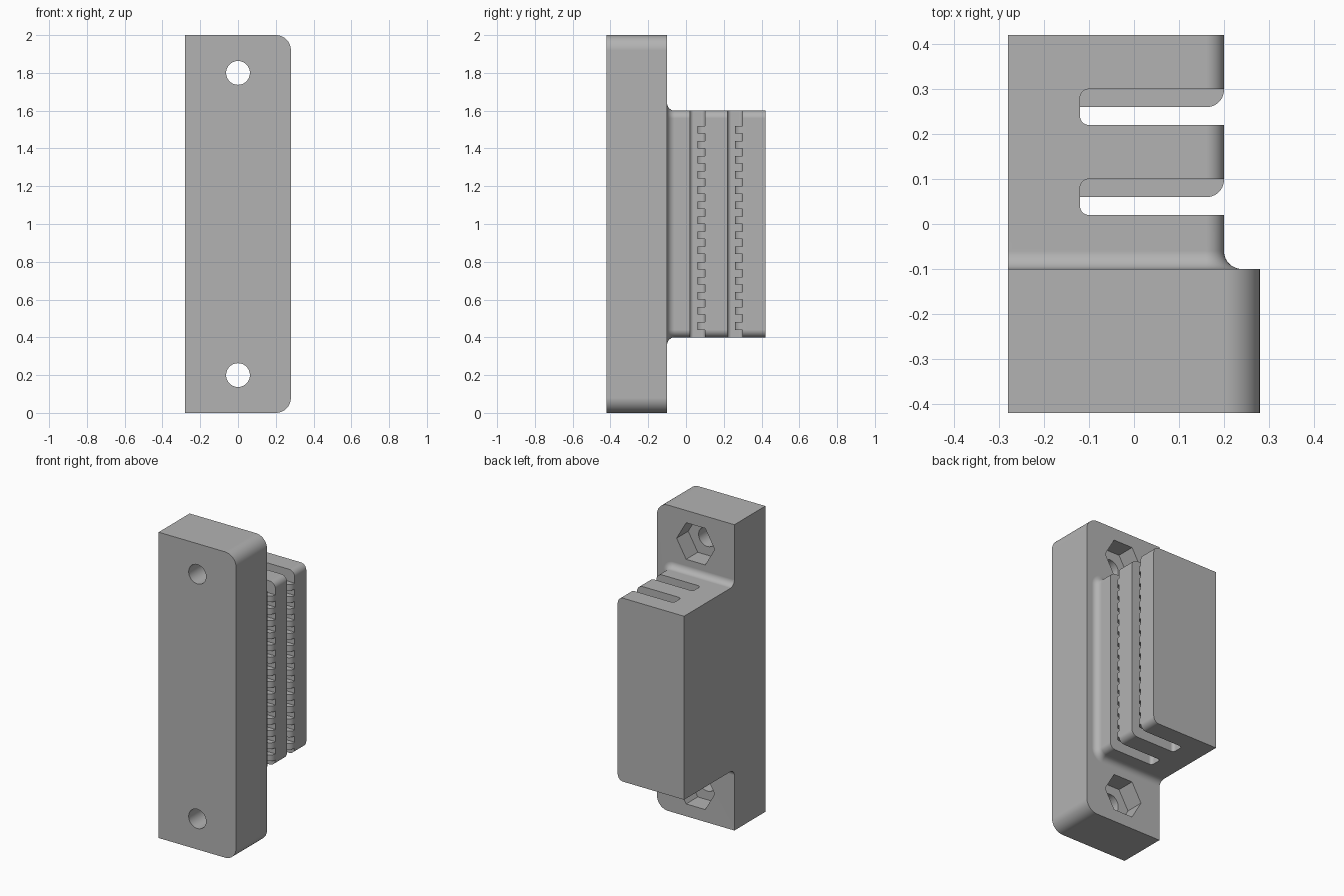
import bpy, bmesh
from math import sin, cos, pi
from mathutils import Vector

cube = bpy.data.objects.get("Cube")
if cube:
    bpy.data.objects.remove(cube, do_unlink=True)

# One plain grey for the whole part
GREY = (0.45, 0.45, 0.45, 1)
grey = bpy.data.materials.new("plain grey")
grey.use_nodes = True
grey.diffuse_color = GREY
grey.node_tree.nodes["Principled BSDF"].inputs["Base Color"].default_value = GREY


def outline(corners, steps=10):
    """Right-angled polygon from (u, v, radius) corners, with round arcs."""
    pts = []
    for i, (u, v, r) in enumerate(corners):
        p = Vector((u, v))
        if r == 0:
            pts.append(p)
            continue
        a = (Vector(corners[i - 1][:2]) - p).normalized()
        b = (Vector(corners[(i + 1) % len(corners)][:2]) - p).normalized()
        centre = p + r * (a + b)
        for k in range(steps + 1):
            t = k / steps * pi / 2
            pts.append(centre - r * (b * cos(t) + a * sin(t)))
    return pts


def box(u0, u1, v0, v1, r_low=0, r_high=0, steps=10):
    """Rectangle outline with separate radii on its low-u and high-u corners."""
    return outline([(u0, v0, r_low), (u1, v0, r_high),
                    (u1, v1, r_high), (u0, v1, r_low)], steps)


def loft(bm, sections, axis):
    """Skin matching outlines, given as (position along axis, points)."""
    place = (lambda p, h: (p.x, h, p.y)) if axis == "y" else (lambda p, h: (p.x, p.y, h))
    rings = [[bm.verts.new(place(p, h)) for p in pts] for h, pts in sections]
    n = len(rings[0])
    for low, high in zip(rings, rings[1:]):
        for i in range(n):
            j = (i + 1) % n
            bm.faces.new((low[i], low[j], high[j], high[i]))
    bm.faces.new(rings[0][::-1])
    bm.faces.new(rings[-1])


def solid(name, lofts, axis):
    bm = bmesh.new()
    for sections in lofts:
        loft(bm, sections, axis)
    bmesh.ops.recalc_face_normals(bm, faces=bm.faces)
    mesh = bpy.data.meshes.new(name)
    bm.to_mesh(mesh)
    bm.free()
    mesh.materials.append(grey)
    obj = bpy.data.objects.new(name, mesh)
    bpy.context.collection.objects.link(obj)
    return obj


def combine(target, tool, operation):
    mod = target.modifiers.new(tool.name, "BOOLEAN")
    mod.operation, mod.solver, mod.object = operation, "EXACT", tool
    bpy.context.view_layer.objects.active = target
    bpy.ops.object.modifier_apply(modifier=mod.name)
    bpy.data.objects.remove(tool, do_unlink=True)


# Mounting plate, rounded on its left side
plate_shape = box(-0.28, 0.28, 0, 2, 0, 0.08)
body = solid("belt_clamp_body", [[(-0.42, plate_shape), (-0.1, plate_shape)]], "y")

# Clamp block, flaring into the plate with a fillet
FILLET = 0.04


def block_shape(d):
    return box(-0.28, 0.2 + d, 0.4 - d, 1.6 + d, 0, 0.04 + d)


sections = [(-0.2, block_shape(FILLET))]
for k in range(11):
    t = pi / 2 * (1 - k / 10)
    sections.append((-0.06 - FILLET * sin(t), block_shape(FILLET * (1 - cos(t)))))
sections.append((0.42, block_shape(0)))
combine(body, solid("block", [sections], "y"), "UNION")

# Two belt slots, each with a row of teeth on its back wall
for y in (0.02, 0.22):
    slot = box(-0.12, 0.4, y, y + 0.08, 0.02, 0)
    combine(body, solid("slot", [[(0.2, slot), (1.8, slot)]], "z"), "DIFFERENCE")
    tooth = outline([(-0.14, y + 0.04, 0), (0.2, y + 0.04, 0.038),
                     (0.2, y + 0.1, 0), (-0.14, y + 0.1, 0)])
    rows = [0.44 + 0.08 * i for i in range(14)]
    teeth = solid("teeth", [[(z, tooth), (z + 0.04, tooth)] for z in rows], "z")
    combine(body, teeth, "UNION")

# Screw holes with hexagonal nut pockets at the back
for z in (0.2, 1.8):
    def ring(radius, sides):
        return [Vector((radius * cos(2 * pi * i / sides), z + radius * sin(2 * pi * i / sides)))
                for i in range(sides)]
    hole, pocket = ring(0.063, 48), ring(0.138, 6)
    combine(body, solid("hole", [[(-0.6, hole), (-0.15, hole)]], "y"), "DIFFERENCE")
    combine(body, solid("pocket", [[(-0.22, pocket), (-0.05, pocket)]], "y"), "DIFFERENCE")

# Smooth the round edges and keep the flats flat
for obj in bpy.context.selected_objects:
    obj.select_set(False)
body.select_set(True)
bpy.context.view_layer.objects.active = body
bpy.ops.object.shade_smooth_by_angle(angle=pi / 6)
weighted = body.modifiers.new("flat faces", "WEIGHTED_NORMAL")
weighted.keep_sharp = True
